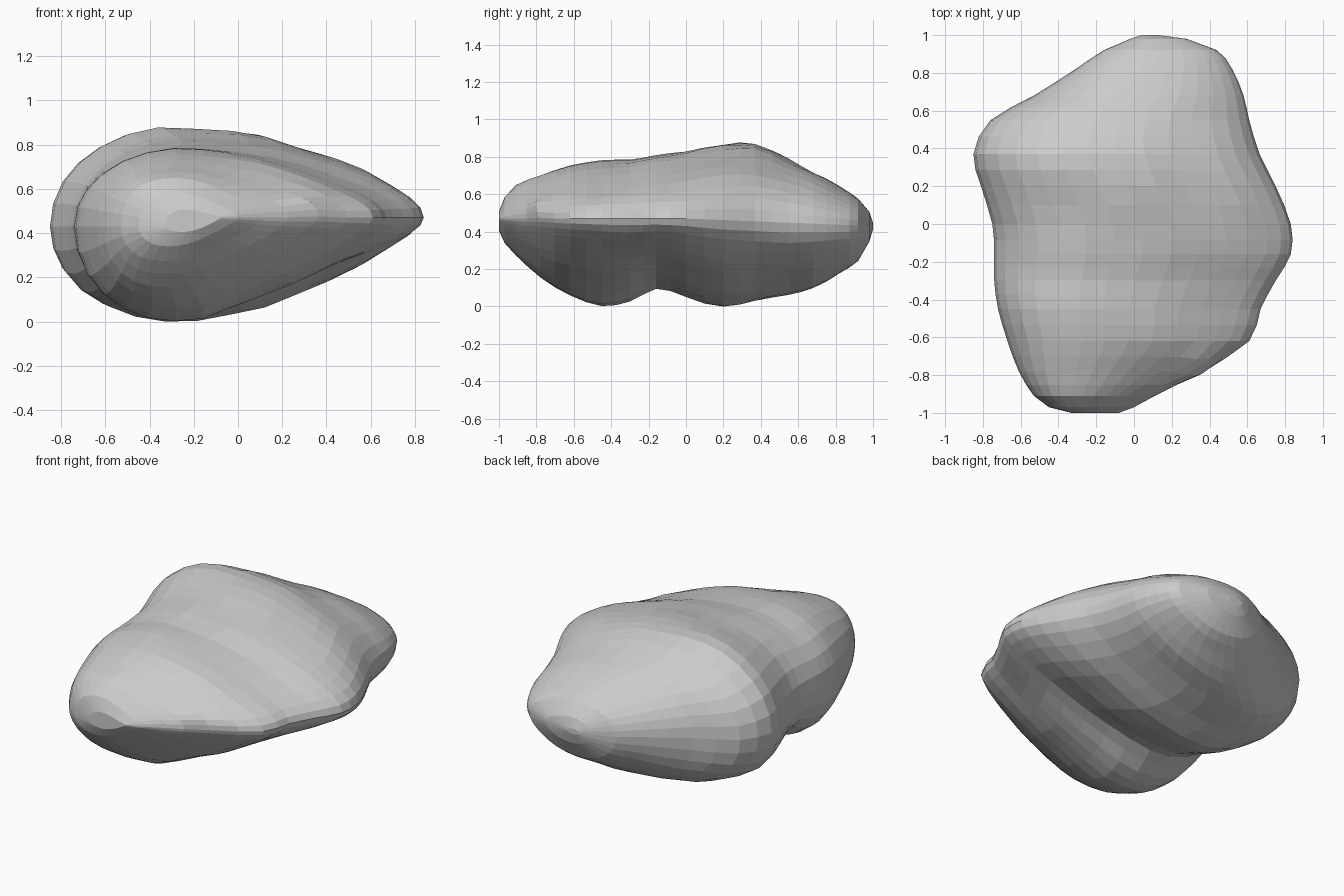
import bpy, bmesh, math
from mathutils import Vector, noise

if "Cube" in bpy.data.objects:
    bpy.data.objects.remove(bpy.data.objects["Cube"])

# Cross-section stations along the rock: y, left x, right x, bottom z, top z
STATIONS = [
    (-1.00, -0.33, -0.08, 0.41, 0.50), (-0.97, -0.45, 0.00, 0.34, 0.58),
    (-0.91, -0.53, 0.11, 0.27, 0.65), (-0.78, -0.61, 0.36, 0.15, 0.70),
    (-0.62, -0.67, 0.61, 0.06, 0.75), (-0.45, -0.72, 0.67, 0.005, 0.77),
    (-0.30, -0.74, 0.75, 0.03, 0.78), (-0.16, -0.74, 0.83, 0.10, 0.81),
    (0.00, -0.75, 0.83, 0.05, 0.83), (0.20, -0.81, 0.75, 0.00, 0.87),
    (0.37, -0.85, 0.665, 0.03, 0.875), (0.55, -0.76, 0.61, 0.06, 0.79),
    (0.68, -0.53, 0.58, 0.10, 0.72), (0.82, -0.31, 0.52, 0.18, 0.64),
    (0.92, -0.16, 0.44, 0.24, 0.58), (0.98, -0.02, 0.28, 0.34, 0.51),
    (1.00, 0.04, 0.13, 0.41, 0.45),
]
SIDES = 32


def spline(p0, p1, p2, p3, t):
    return [0.5 * (2 * b + (c - a) * t + (2 * a - 5 * b + 4 * c - d) * t * t
                   + (3 * b - a - 3 * c + d) * t ** 3)
            for a, b, c, d in zip(p0, p1, p2, p3)]


def egg(u, k):
    """Width profile of an egg whose fat end is at negative u, peak height 1."""
    peak = (1 - math.sqrt(1 + 8 * k * k)) / (4 * k)
    return (math.sqrt(max(0, 1 - u * u)) * (1 - k * u)
            / (math.sqrt(1 - peak * peak) * (1 - k * peak)))


def section(row):
    y, xl, xr, zb, zt = row
    front = min(1, max(0, (0.9 - y) / 1.4))
    k_top, k_bottom = 0.12 + 0.25 * front, 0.15 + 0.5 * front
    points = []
    for i in range(SIDES):
        a = 2 * math.pi * i / SIDES
        u = math.cos(a)
        x = (xl + xr) / 2 + u * (xr - xl) / 2
        z = 0.45 + 0.02 * u - 0.02 * max(y, 0) * (1 + u)
        if i <= SIDES // 2:
            z += (zt - z) * egg(u, k_top)
        else:
            z += (zb - z) * egg(u, k_bottom)
        p = Vector((x, y, z))
        # Gentle weathering
        out = Vector((0, 0, math.sin(a)))
        p += out * 0.018 * noise.noise(p * 3.5)
        # Small knob on the front right edge
        d = (p - Vector((0.34, -0.77, 0.56))).length
        p += Vector((0.01, -0.03, 0.02)) * math.exp(-(d / 0.08) ** 2)
        points.append(p)
    return points


# Rock body: smooth loft through the stations
rows = []
n = len(STATIONS)
for i in range(n - 1):
    q = [STATIONS[min(n - 1, max(0, i + j))] for j in (-1, 0, 1, 2)]
    gap = STATIONS[i + 1][0] - STATIONS[i][0]
    steps = 2 if gap > 0.09 else 1
    rows += [spline(*q, s / steps) for s in range(steps)]
rows.append(STATIONS[-1])

bm = bmesh.new()
rings = [[bm.verts.new(p) for p in section(r)] for r in rows]
for a, b in zip(rings, rings[1:]):
    for i in range(SIDES):
        j = (i + 1) % SIDES
        bm.faces.new((a[i], a[j], b[j], b[i]))
for ring in (rings[0], rings[-1]):
    bm.faces.new(ring)
bmesh.ops.recalc_face_normals(bm, faces=bm.faces)

# Rest the rock on the ground
low = min(v.co.z for v in bm.verts)
for v in bm.verts:
    v.co.z -= low
mesh = bpy.data.meshes.new("rock")
bm.to_mesh(mesh)
bm.free()
bpy.context.collection.objects.link(bpy.data.objects.new("rock", mesh))
